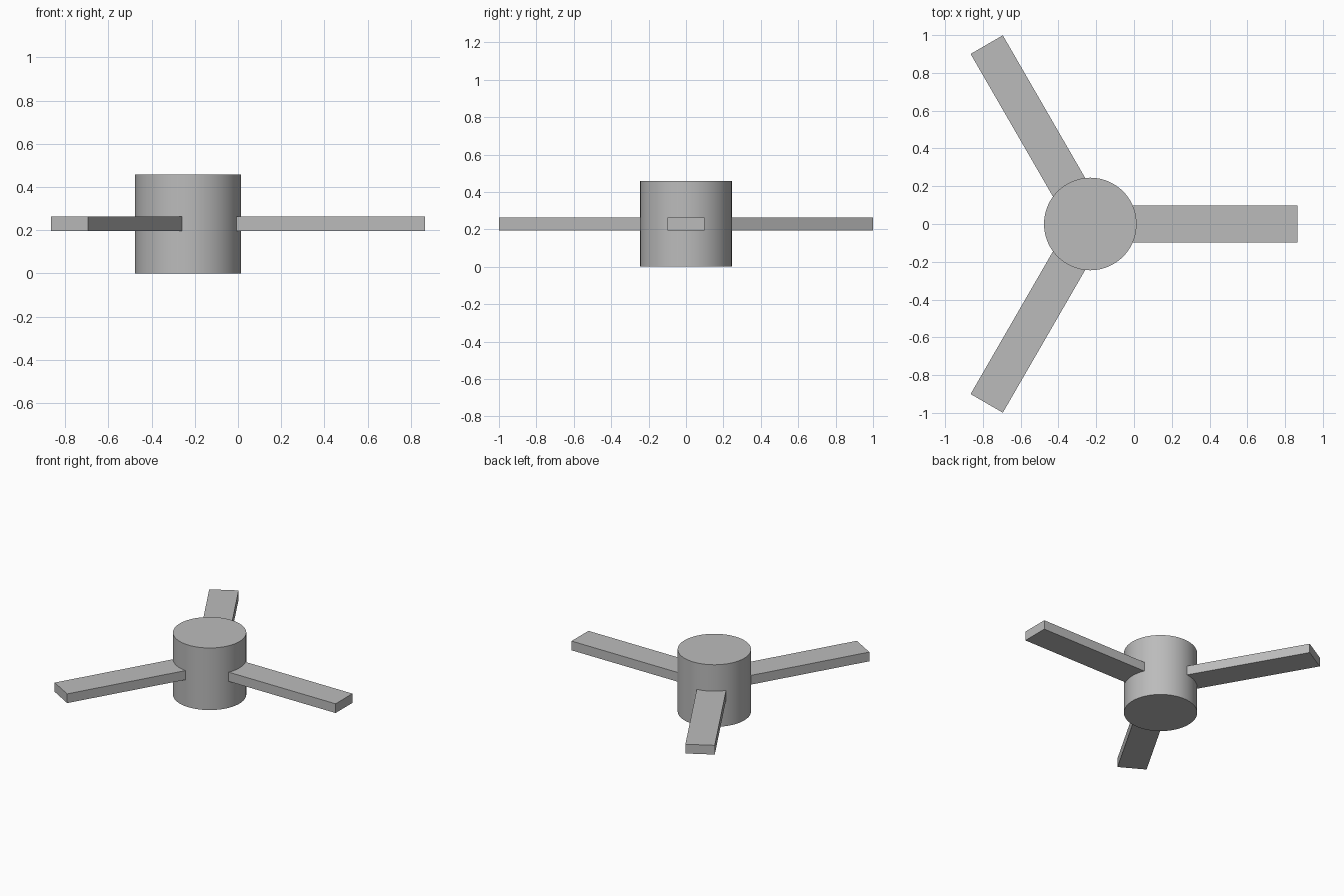
import bpy
import math
from mathutils import Matrix, Vector

if "Cube" in bpy.data.objects:
    bpy.data.objects.remove(bpy.data.objects["Cube"], do_unlink=True)

HUB_X = -0.2315
HUB_RADIUS, HUB_HEIGHT = 0.245, 0.458
ARM_START, ARM_END = 0.15, 1.0965
ARM_WIDTH, ARM_THICKNESS = 0.197, 0.068

grey = bpy.data.materials.new("plain_grey")
grey.use_nodes = True
colour = (0.5, 0.5, 0.5, 1)
grey.diffuse_color = colour
grey.node_tree.nodes["Principled BSDF"].inputs["Base Color"].default_value = colour

# Upright cylindrical hub
bpy.ops.mesh.primitive_cylinder_add(vertices=96, radius=HUB_RADIUS, depth=HUB_HEIGHT,
                                    location=(HUB_X, 0, HUB_HEIGHT / 2))
hub = bpy.context.object
hub.name = "hub"
hub.data.materials.append(grey)
bpy.ops.object.shade_smooth_by_angle(angle=math.radians(30))


# Flat rectangular arms, evenly spread around the hub
def add_arm(name, degrees):
    angle = math.radians(degrees)
    middle = Vector(((ARM_START + ARM_END) / 2, 0, 0))
    place = Matrix.Rotation(angle, 3, "Z") @ middle + Vector((HUB_X, 0, HUB_HEIGHT / 2))
    bpy.ops.mesh.primitive_cube_add(size=1, location=place, rotation=(0, 0, angle))
    arm = bpy.context.object
    arm.name = name
    arm.scale = (ARM_END - ARM_START, ARM_WIDTH, ARM_THICKNESS)
    arm.data.materials.append(grey)


for name, degrees in (("left_arm", 0), ("back_arm", 120), ("front_arm", 240)):
    add_arm(name, degrees)
